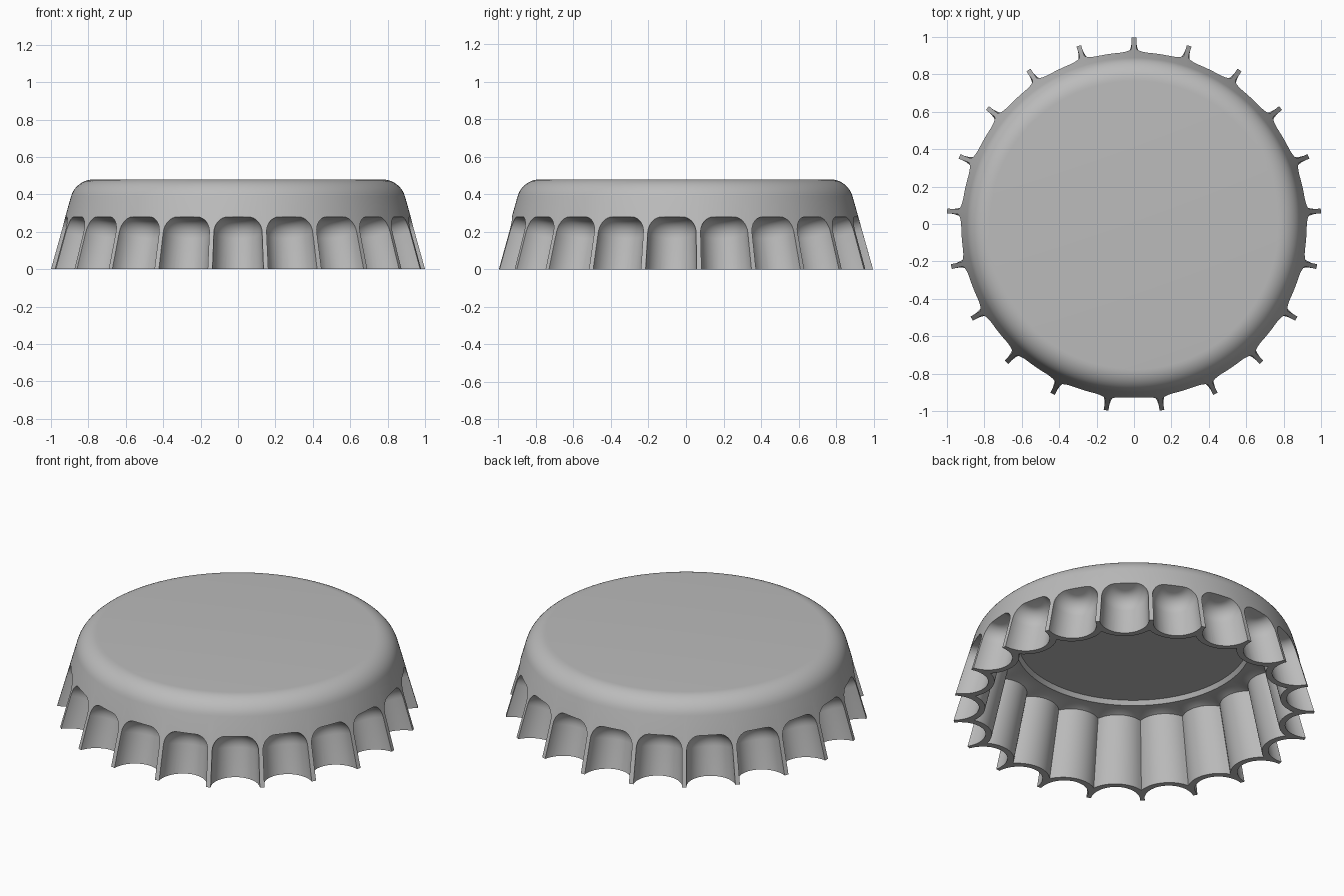
import bpy, bmesh
from math import sin, cos, pi, radians, sqrt

cube = bpy.data.objects.get("Cube")
if cube:
    bpy.data.objects.remove(cube, do_unlink=True)

FLUTES, SEG = 21, 16
N = FLUTES * SEG
STEP = 2 * pi / FLUTES
R, LEAN, SHIFT = 1.002, 0.28, -0.005


def taper(z):
    """Scale of the leaning wall at height z."""
    return 1 - LEAN * z


def ring(bm, func, count):
    return [bm.verts.new(func(i)) for i in range(count)]


def bridge(bm, a, b):
    n = len(a)
    for i in range(n):
        j = (i + 1) % n
        bm.faces.new((a[i], a[j], b[j], b[i]))


def make_object(name, bm):
    bmesh.ops.recalc_face_normals(bm, faces=bm.faces)
    mesh = bpy.data.meshes.new(name)
    bm.to_mesh(mesh)
    bm.free()
    obj = bpy.data.objects.new(name, mesh)
    bpy.context.collection.objects.link(obj)
    return obj


def round_point(r, z):
    def point(i):
        a = pi / 2 + i * 2 * pi / N
        return (R * r * cos(a), R * r * sin(a) + SHIFT, z)
    return point


def lobed_point(z):
    """Inner wall: panels bulging inward behind every flute."""
    def point(i):
        phi = ((i % SEG) / SEG - 0.5) * STEP
        r = cos(phi) - sqrt(0.18 ** 2 - sin(phi) ** 2)
        return round_point(r * taper(z), z)(i)
    return point


# Cap shell: inner disc and ledge, lobed inner wall, leaning skirt, rounded top
bm = bmesh.new()
inside = [(0.635, 0.43), (0.65, 0.405), (0.70, 0.405)]
rings = [ring(bm, round_point(r, z), N) for r, z in inside]
rings += [ring(bm, lobed_point(z), N) for z in (0.39, 0)]
rings.append(ring(bm, round_point(1, 0), N))
for k in range(11):
    a = radians(15.6 + 74.4 * k / 10)
    rings.append(ring(bm, round_point(0.77 + 0.126 * cos(a), 0.354 + 0.126 * sin(a)), N))
for a, b in zip(rings, rings[1:]):
    bridge(bm, a, b)
bm.faces.new(rings[0])
bm.faces.new(rings[-1])
cap = make_object("bottle_cap", bm)

# Flute cutters: tapered leaning columns with rounded ends
bm = bmesh.new()
levels = [(-0.15, 0), (0.2, 0)]
for k in range(1, 9):
    a = k * pi / 16
    levels.append((0.2 + 0.08 * sin(a), 0.07 * (1 - cos(a))))
for f in range(FLUTES):
    ang = pi / 2 + (f + 0.5) * STEP
    rings = []
    for h, inset in levels:
        rho = 0.137 * taper(h) - inset

        def column(i):
            t = i * 2 * pi / 40
            r, side = taper(h) + rho * cos(t), rho * sin(t)
            return (R * (r * cos(ang) - side * sin(ang)),
                    R * (r * sin(ang) + side * cos(ang)) + SHIFT,
                    h + LEAN * rho * cos(t))
        rings.append(ring(bm, column, 40))
    for a, b in zip(rings, rings[1:]):
        bridge(bm, a, b)
    bm.faces.new(rings[0])
    bm.faces.new(rings[-1])
cutter = make_object("flute_cutter", bm)
cutter.hide_render = True

# Cut the flutes, then remove the cutter
mod = cap.modifiers.new("flutes", "BOOLEAN")
mod.operation = "DIFFERENCE"
mod.solver = "EXACT"
mod.object = cutter
for obj in bpy.context.selected_objects:
    obj.select_set(False)
cap.select_set(True)
bpy.context.view_layer.objects.active = cap
bpy.ops.object.modifier_apply(modifier=mod.name)
bpy.data.objects.remove(cutter, do_unlink=True)

# Colour and shading
metal = bpy.data.materials.new("grey_metal")
metal.use_nodes = True
metal.diffuse_color = (0.5, 0.5, 0.5, 1)
metal.node_tree.nodes["Principled BSDF"].inputs["Base Color"].default_value = (0.5, 0.5, 0.5, 1)
cap.data.materials.clear()
cap.data.materials.append(metal)
bpy.ops.object.shade_smooth_by_angle(angle=radians(30))
